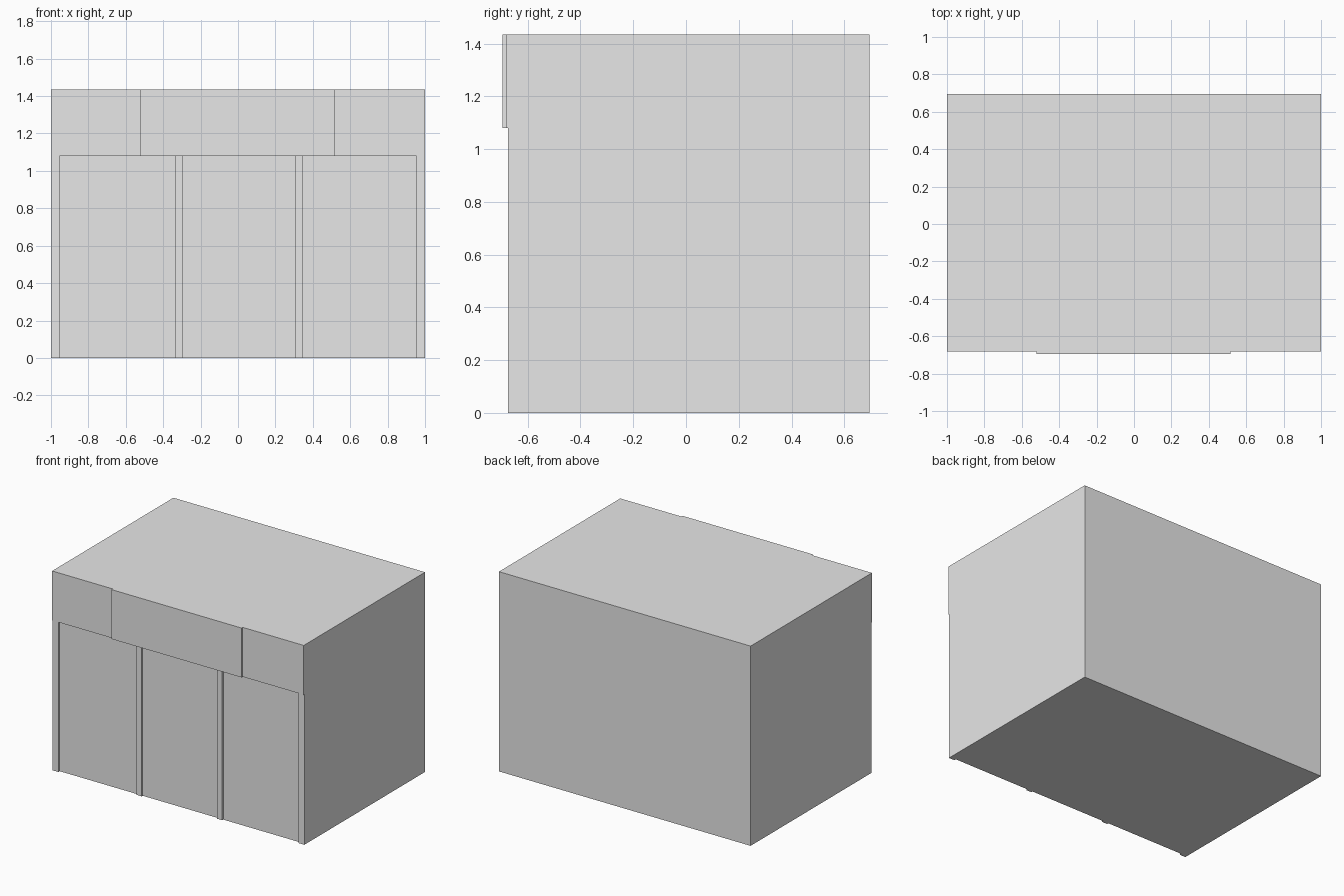
import bpy

if "Cube" in bpy.data.objects:
    bpy.data.objects.remove(bpy.data.objects["Cube"])

# One flat grey for the whole building
grey = bpy.data.materials.new("plain_grey")
grey.diffuse_color = (0.8, 0.8, 0.8, 1)
grey.use_nodes = True
grey.node_tree.nodes["Principled BSDF"].inputs["Base Color"].default_value = grey.diffuse_color


def box(name, x, y, z):
    """Axis-aligned box from (min, max) ranges."""
    bpy.ops.mesh.primitive_cube_add(size=1)
    ob = bpy.context.object
    ob.name = name
    ranges = (x, y, z)
    for v in ob.data.vertices:
        v.co = [r[0] if c < 0 else r[1] for c, r in zip(v.co, ranges)]
    ob.data.materials.append(grey)
    return ob


BACK, FASCIA, PILLAR, RECESS, SIGN = 0.695, -0.682, -0.675, -0.66, -0.695
HEAD, TOP = 1.08, 1.435

# Main shop body, with its front wall set behind the pillars
box("shop_body", (-1, 1), (RECESS, BACK), (0, TOP))

# Fascia band over the shop front and raised blank sign panel
box("fascia", (-1, 1), (FASCIA, RECESS), (HEAD, TOP))
box("sign_panel", (-0.52, 0.515), (SIGN, FASCIA), (HEAD, TOP))

# Corner pillars and slightly shallower pillars between the three bays
for side, x in (("left", (-1, -0.955)), ("right", (0.955, 1))):
    box(side + "_corner_pillar", x, (PILLAR, RECESS), (0, HEAD))
for side, x in (("left", (-0.335, -0.295)), ("right", (0.305, 0.345))):
    box(side + "_inner_pillar", x, (PILLAR + 0.003, RECESS), (0, HEAD))
